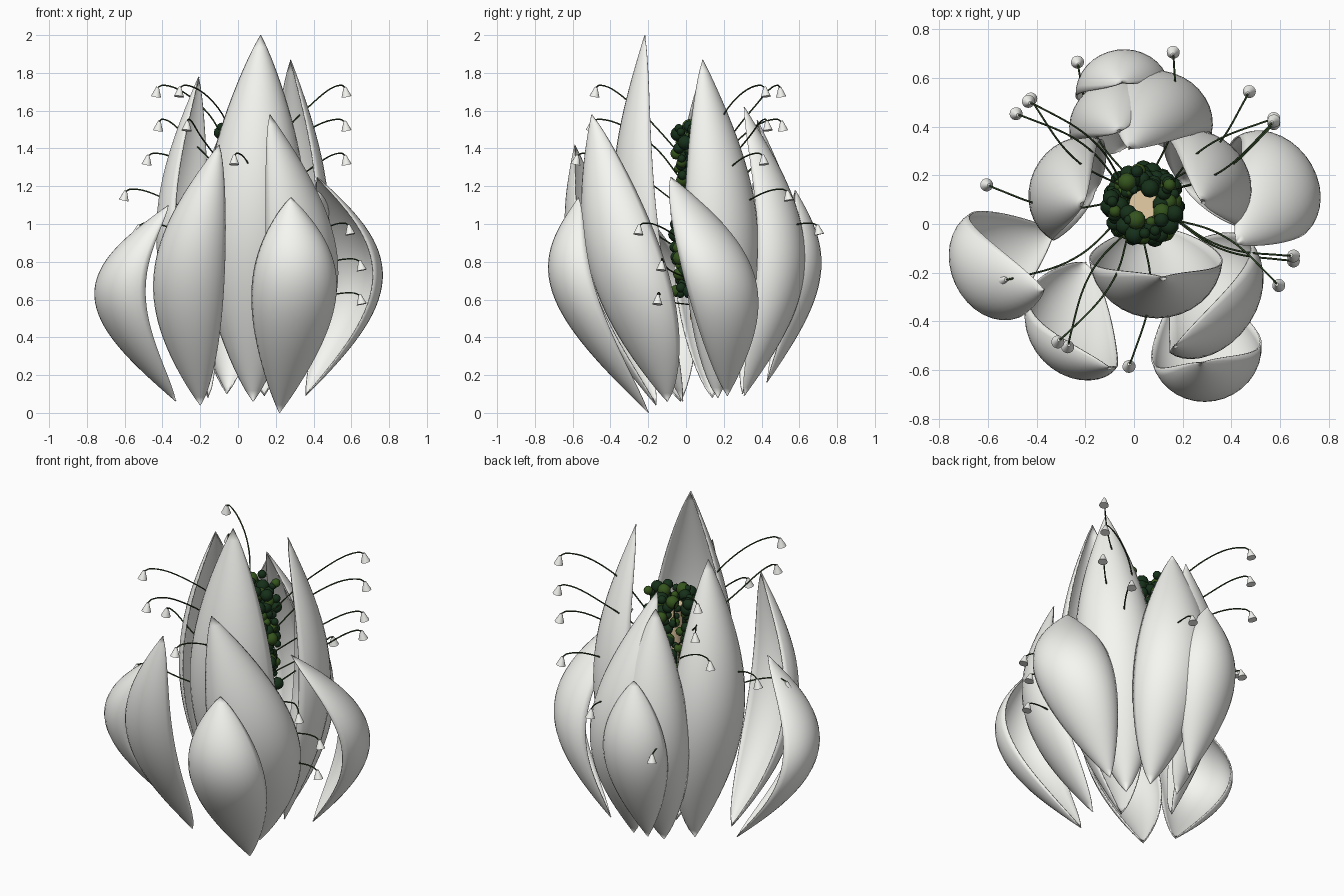
import bpy, bmesh, math, random
from mathutils import Vector, Matrix

if "Cube" in bpy.data.objects:
    bpy.data.objects.remove(bpy.data.objects["Cube"])

random.seed(4)
CX, CY = 0.04, 0.08


def material(name, rgb):
    m = bpy.data.materials.new(name)
    m.diffuse_color = (*rgb, 1)
    m.use_nodes = True
    m.node_tree.nodes["Principled BSDF"].inputs["Base Color"].default_value = m.diffuse_color
    return m


WHITE = material("petal_white", (0.92, 0.92, 0.89))


def finish(bm, name, mat):
    me = bpy.data.meshes.new(name)
    bm.normal_update()
    bm.to_mesh(me)
    bm.free()
    ob = bpy.data.objects.new(name, me)
    bpy.context.collection.objects.link(ob)
    me.materials.append(mat)
    return ob


def smooth(ob):
    for p in ob.data.polygons:
        p.use_smooth = True


# Cupped petal: bowed spine from base to tip, arc cross-section facing azimuth az
def petal(name, base, belly, tip, az, w, taper, cup=0.9):
    base, belly, tip = Vector(base), Vector(belly), Vector(tip)
    bow = belly - (base + tip) / 2
    n = Vector((math.cos(math.radians(az)), math.sin(math.radians(az)), 0))
    side = Vector((-n.y, n.x, 0))
    nu, nv = 32, 16
    bm = bmesh.new()
    rows = []
    for i in range(nu + 1):
        t = i / nu
        c = base.lerp(tip, t) + bow * math.sin(math.pi * t)
        hw = w * max(0.004, math.sin(math.pi * t ** taper)) ** 0.87
        row = []
        for j in range(nv + 1):
            a = math.radians(-86 + 172 * j / nv)
            row.append(bm.verts.new(c + side * hw * math.sin(a) - n * hw * cup * (1 - math.cos(a))))
        rows.append(row)
    for r0, r1 in zip(rows, rows[1:]):
        for j in range(nv):
            bm.faces.new((r0[j], r0[j + 1], r1[j + 1], r1[j]))
    ob = finish(bm, name, WHITE)
    smooth(ob)
    s = ob.modifiers.new("thickness", 'SOLIDIFY')
    s.thickness = 0.007


# Inner tall petals
petal("inner_petal_front", (0.08, -0.02, 0.06), (0.09, -0.38, 1.0), (0.12, -0.22, 2.0), -90, 0.275, 0.96)
petal("inner_petal_right", (0.20, 0.17, 0.08), (0.43, 0.29, 0.95), (0.28, 0.09, 1.87), 38, 0.23, 0.92)
petal("inner_petal_left", (-0.16, 0.14, 0.08), (-0.41, 0.22, 0.92), (-0.21, 0.08, 1.78), 155, 0.23, 0.92)
# Middle petals
petal("middle_petal_front_right", (0.22, -0.10, 0.06), (0.455, -0.42, 0.78), (0.17, -0.50, 1.58), -42, 0.255, 0.93, 0.8)
petal("middle_petal_front_left", (-0.20, -0.16, 0.04), (-0.33, -0.575, 0.73), (-0.10, -0.59, 1.42), -117, 0.205, 0.95)
petal("middle_petal_back_right", (0.14, 0.31, 0.09), (0.16, 0.62, 0.82), (-0.02, 0.31, 1.62), 72, 0.22, 0.95)
petal("middle_petal_back_left", (-0.06, 0.30, 0.10), (-0.14, 0.58, 0.8), (-0.06, 0.38, 1.55), 115, 0.21, 0.95)
# Outer short petals
petal("outer_petal_front", (0.22, -0.20, 0.0), (0.33, -0.705, 0.64), (0.28, -0.57, 1.14), -80, 0.23, 1.03)
petal("outer_petal_left", (-0.33, -0.03, 0.06), (-0.735, -0.24, 0.62), (-0.37, -0.27, 1.10), 205, 0.225, 1.0, 0.8)
petal("outer_petal_right", (0.36, 0.22, 0.09), (0.71, 0.27, 0.71), (0.42, -0.08, 1.25), 38, 0.225, 1.0, 0.8)
petal("outer_petal_back", (-0.04, 0.43, 0.16), (-0.07, 0.71, 0.72), (-0.05, 0.58, 1.18), 98, 0.195, 1.03)

# Central column
bm = bmesh.new()
bmesh.ops.create_cone(bm, cap_ends=True, segments=32, radius1=0.06, radius2=0.06, depth=0.95,
                      matrix=Matrix.Translation((CX, CY, 0.97)))
column = finish(bm, "central_column", material("tan", (0.80, 0.62, 0.38)))
bpy.context.view_layer.objects.active = column
column.select_set(True)
bpy.ops.object.shade_smooth_by_angle()

# Berries clustered around the column
for name, rgb, count in (("dark_berries", (0.008, 0.03, 0.01), 220), ("light_berries", (0.035, 0.09, 0.012), 85)):
    bm = bmesh.new()
    for i in range(count):
        z = 0.62 + 0.91 * (i + random.random()) / count
        a = i * 2.39996 + random.uniform(-0.2, 0.2)
        r = random.uniform(0.07, 0.145)
        bmesh.ops.create_icosphere(bm, subdivisions=2, radius=random.uniform(0.018, 0.04),
                                   matrix=Matrix.Translation((CX + r * math.cos(a), CY + r * math.sin(a), z)))
    smooth(finish(bm, name, material(name, rgb)))

# Stamens: thin arching stems, each ending in a small bell
TIPS = [(-0.43, 0.50, 1.70), (-0.31, -0.48, 1.70), (0.57, 0.42, 1.70),
        (-0.42, 0.51, 1.52), (-0.27, -0.50, 1.52), (0.57, 0.43, 1.52),
        (-0.48, 0.45, 1.34), (-0.02, -0.58, 1.34), (0.57, 0.41, 1.34),
        (-0.60, 0.16, 1.15), (0.47, 0.54, 1.15),
        (-0.53, -0.23, 0.97), (0.16, 0.70, 0.97), (0.59, -0.25, 0.97),
        (0.65, -0.13, 0.78), (-0.23, 0.66, 0.78), (0.65, -0.15, 0.60)]
cu = bpy.data.curves.new("stamen_stems", 'CURVE')
cu.dimensions = '3D'
cu.bevel_depth = 0.004
cu.bevel_resolution = 1
cu.resolution_u = 8
cu.materials.append(material("stem_green", (0.03, 0.06, 0.02)))
bells = bmesh.new()
for k, (x, y, z) in enumerate(TIPS):
    d = Vector((x - CX, y - CY, 0))
    sway = Vector((-d.y, d.x, 0)) * (0.09 if k % 2 else -0.09)
    drop = max(0.03, (z - 0.5) * 0.3)
    sp = cu.splines.new('BEZIER')
    sp.bezier_points.add(3)
    for p, (f, h, s) in zip(sp.bezier_points, ((0.15, -drop, 0), (0.55, -drop * 0.25, 1), (0.94, 0.035, 0.2), (1.0, 0.02, 0))):
        p.co = Vector((CX, CY, z + h)) + d * f + sway * s
        p.handle_left_type = p.handle_right_type = 'AUTO'
    axis = (Vector((0, 0, 1)) - d.normalized() * 0.2).normalized()
    m = Matrix.Translation((x, y, z)) @ axis.to_track_quat('Z', 'Y').to_matrix().to_4x4()
    bmesh.ops.create_cone(bells, cap_ends=True, segments=16, radius1=0.027, radius2=0.007, depth=0.052, matrix=m)
bpy.context.collection.objects.link(bpy.data.objects.new("stamen_stems", cu))
bell = finish(bells, "stamen_bells", WHITE)
bpy.context.view_layer.objects.active = bell
column.select_set(False)
bell.select_set(True)
bpy.ops.object.shade_smooth_by_angle()
